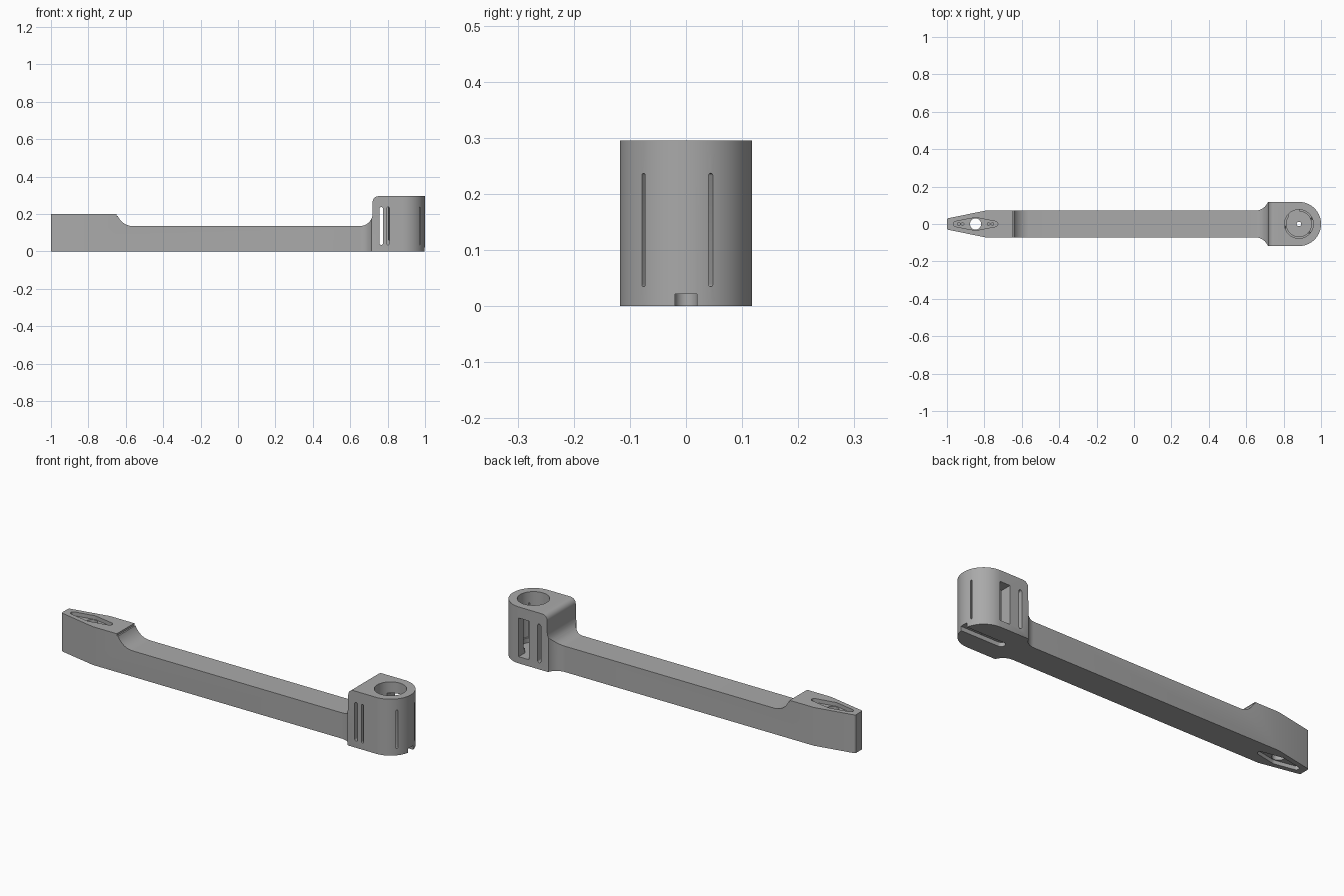
import bpy, bmesh
from math import cos, sin, pi, radians
from mathutils import Matrix, Vector

if "Cube" in bpy.data.objects:
    bpy.data.objects.remove(bpy.data.objects["Cube"])

grey = bpy.data.materials.new("plain grey")
grey.use_nodes = True
colour = (0.4, 0.4, 0.4, 1)
grey.diffuse_color = colour
grey.node_tree.nodes["Principled BSDF"].inputs["Base Color"].default_value = colour


def arc(cx, cy, r, start, end, steps=12):
    """Points on an arc, angles in degrees."""
    angles = [radians(start + (end - start) * i / steps) for i in range(steps + 1)]
    return [(cx + r * cos(a), cy + r * sin(a)) for a in angles]


def prism(name, points, low, high, along="z"):
    """Extrude an outline; along z it is (x, y), along y it is (x, z)."""
    def place(p, h):
        return (p[0], p[1], h) if along == "z" else (p[0], h, p[1])
    bm = bmesh.new()
    face = bm.faces.new([bm.verts.new(place(p, low)) for p in points])
    new = bmesh.ops.extrude_face_region(bm, geom=[face])["geom"]
    shift = Vector(place((0, 0), high - low))
    bmesh.ops.translate(bm, vec=shift, verts=[v for v in new if isinstance(v, bmesh.types.BMVert)])
    bmesh.ops.recalc_face_normals(bm, faces=bm.faces)
    mesh = bpy.data.meshes.new(name)
    bm.to_mesh(mesh)
    bm.free()
    mesh.materials.append(grey)
    obj = bpy.data.objects.new(name, mesh)
    bpy.context.collection.objects.link(obj)
    return obj


def combine(obj, tool, operation="DIFFERENCE"):
    """Apply a boolean and discard the tool."""
    mod = obj.modifiers.new("cut", "BOOLEAN")
    mod.object, mod.operation, mod.solver = tool, operation, "EXACT"
    bpy.context.view_layer.objects.active = obj
    bpy.ops.object.modifier_apply(modifier=mod.name)
    bpy.data.objects.remove(tool)


def disc(x, r, low, high, y=0):
    return prism("cutter", arc(x, y, r, 0, 360, 48)[:-1], low, high)


def upright_slot(x, half, bottom, top):
    return (arc(x, top - half, half, 0, 180, 8) + arc(x, bottom + half, half, 180, 360, 8))


# Body: side profile intersected with the plan outline
side = [(-1, 0), (1.01, 0), (1.01, 0.295)]
side += arc(0.75, 0.265, 0.03, 90, 180, 8)
side += arc(0.65, 0.205, 0.07, 0, -90)
side += arc(-0.56, 0.225, 0.09, 270, 203)
side += [(-0.65, 0.19), (-0.65, 0.2), (-1, 0.2)]
body = prism("arm_body", side, -0.2, 0.2, "y")

cx, radius = 0.882, 0.118
half_plan = [(-1, 0.025), (-0.994, 0.031), (-0.79, 0.072)]
half_plan += arc(0.65, 0.142, 0.07, -90, -22)
half_plan += [(0.72, radius)]
lower = [(x, -y) for x, y in half_plan]
plan = lower + arc(cx, 0, radius, -90, 90, 40) + half_plan[::-1]
combine(body, prism("plan", plan, -0.1, 0.5), "INTERSECT")

# Motor socket: stepped bore, shaft hole and wire channel underneath
combine(body, disc(cx, 0.077, 0.06, 0.4))
combine(body, disc(cx, 0.067, 0.035, 0.1))
combine(body, disc(cx, 0.012, -0.1, 0.1))
channel = arc(0.78, 0, 0.02, 90, 270, 12) + [(1.1, -0.02), (1.1, 0.02)]
combine(body, prism("channel", channel, -0.1, 0.022))

# Through slot beside the bore, back window and front slit
z0, z1 = 0.035, 0.237
combine(body, prism("strap_slot", upright_slot(0.766, 0.009, z0, z1), -0.2, 0.2, "y"))
window = [(0.826, z0), (0.885, z0), (0.885, z1), (0.826, z1)]
combine(body, prism("window", window, 0.02, 0.2, "y"))
combine(body, prism("front_slit", upright_slot(0.803, 0.006, z0, z1), -0.2, -0.01, "y"))

# Thin radial slits in the rounded wall
for angle in (22, -40):
    slit = prism("slit", upright_slot(0, 0.004, z0, z1), 0.05, 0.2, "y")
    slit.data.transform(Matrix.Translation((cx, 0, 0)) @ Matrix.Rotation(radians(angle - 90), 4, "Z"))
    combine(body, slit)

# Tapered horn recesses on both faces of the tip
hx = -0.847
recess = arc(hx, 0, 0.034, 75, 105, 6) + arc(hx - 0.105, 0, 0.014, 105, 255, 10)
recess += arc(hx, 0, 0.034, 255, 285, 6) + arc(hx + 0.105, 0, 0.014, -75, 75, 10)
for low, high in ((0.18, 0.3), (-0.1, 0.02)):
    combine(body, prism("recess", recess, low, high))
combine(body, disc(hx, 0.03, -0.1, 0.3))
for offset in (-0.09, -0.07, 0.07, 0.09):
    combine(body, disc(hx + offset, 0.007, 0.14, 0.3))

# Smooth curves, sharp edges
body.select_set(True)
bpy.context.view_layer.objects.active = body
bpy.ops.object.shade_smooth_by_angle(angle=radians(30))
